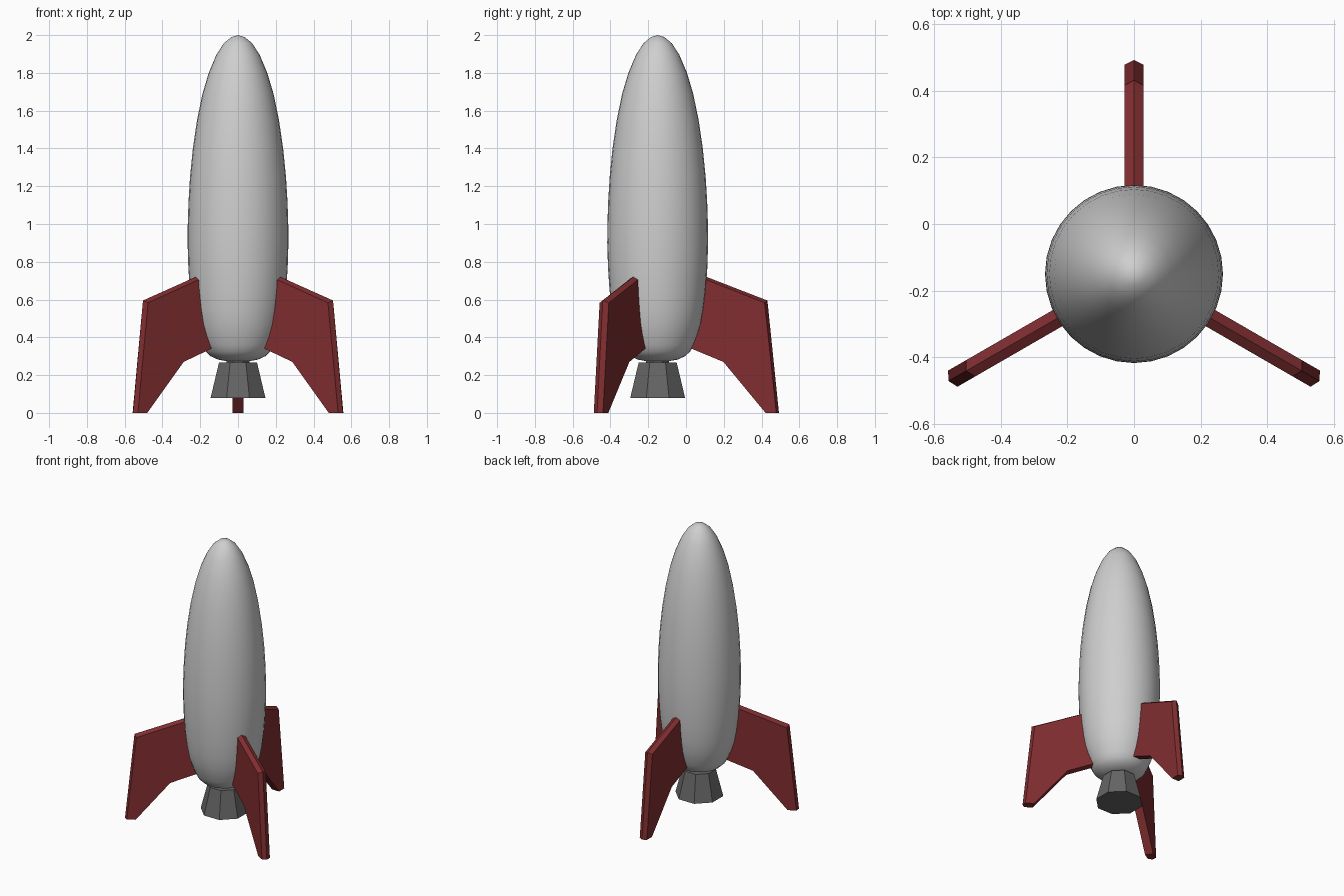
import bpy, bmesh, math
from mathutils import Vector

if "Cube" in bpy.data.objects:
    bpy.data.objects.remove(bpy.data.objects["Cube"])

AXIS_Y = -0.15  # rocket axis


def material(name, rgb):
    m = bpy.data.materials.new(name)
    m.diffuse_color = (*rgb, 1)
    m.use_nodes = True
    m.node_tree.nodes["Principled BSDF"].inputs["Base Color"].default_value = m.diffuse_color
    return m


GREY = material("light grey", (0.62, 0.62, 0.62))
DARK = material("dark grey", (0.13, 0.13, 0.13))
RED = material("dark red", (0.22, 0.027, 0.03))


def add(name, bm, mat):
    bmesh.ops.remove_doubles(bm, verts=bm.verts, dist=1e-5)
    bmesh.ops.recalc_face_normals(bm, faces=bm.faces)
    mesh = bpy.data.meshes.new(name)
    bm.to_mesh(mesh)
    bm.free()
    mesh.materials.append(mat)
    ob = bpy.data.objects.new(name, mesh)
    ob.location.y = AXIS_Y
    bpy.context.collection.objects.link(ob)
    return ob


def lathe(name, profile, sides, mat, turn=0.0):
    """Revolve (radius, z) points around z, closing the open ends."""
    bm = bmesh.new()
    rings = []
    for r, z in profile:
        if r == 0:
            rings.append([bm.verts.new((0, 0, z))] * sides)
            continue
        rings.append([bm.verts.new((r * math.cos(turn + math.tau * i / sides),
                                    r * math.sin(turn + math.tau * i / sides), z))
                      for i in range(sides)])
    for a, b in zip(rings, rings[1:]):
        for i in range(sides):
            j = (i + 1) % sides
            bm.faces.new(list(dict.fromkeys((a[i], a[j], b[j], b[i]))))
    for ring, (r, z) in ((rings[0], profile[0]), (rings[-1], profile[-1])):
        if r > 0:
            bm.faces.new(ring)
    return add(name, bm, mat)


# Smooth hull
hull = lathe("hull", [
    (0, 0.272), (0.06, 0.274), (0.105, 0.282), (0.145, 0.3), (0.172, 0.325),
    (0.19, 0.36), (0.21, 0.41), (0.229, 0.47), (0.243, 0.55), (0.255, 0.65),
    (0.263, 0.77), (0.267, 0.9), (0.266, 1.0), (0.262, 1.12), (0.254, 1.25),
    (0.239, 1.4), (0.217, 1.55), (0.188, 1.69), (0.155, 1.8), (0.115, 1.895),
    (0.075, 1.957), (0.035, 1.99), (0, 2.0)], 32, GREY)
for p in hull.data.polygons:
    p.use_smooth = True

# Neck and flat-sided engine nozzle
lathe("nozzle_neck", [(0.066, 0.25), (0.066, 0.3)], 8, DARK, math.pi / 8)
lathe("nozzle", [(0.157, 0.08), (0.109, 0.266)], 8, DARK, math.pi / 8)

# Fin outlines (distance from axis, z): side faces and the ridged centre line
SIDE = [(0.15, 0.747), (0.566, 0.583), (0.628, 0), (0.571, 0), (0.348, 0.27), (0.15, 0.352)]
RIDGE = [(0.15, 0.762), (0.581, 0.595), (0.642, 0), (0.571, 0), (0.348, 0.27), (0.15, 0.352)]


def fin(name, angle):
    bm = bmesh.new()
    d = Vector((math.cos(angle), math.sin(angle), 0))
    n = Vector((-d.y, d.x, 0))
    loops = [[bm.verts.new(d * s + n * off + Vector((0, 0, z))) for s, z in pts]
             for pts, off in ((SIDE, -0.028), (RIDGE, 0), (SIDE, 0.028))]
    bm.faces.new(loops[0])
    bm.faces.new(loops[2])
    for a, b in zip(loops, loops[1:]):
        for i in range(len(a)):
            j = (i + 1) % len(a)
            bm.faces.new((a[i], a[j], b[j], b[i]))
    return add(name, bm, RED)


# Three fins around the hull
for name, deg in (("back_fin", 90), ("left_fin", 210), ("right_fin", 330)):
    fin(name, math.radians(deg))
